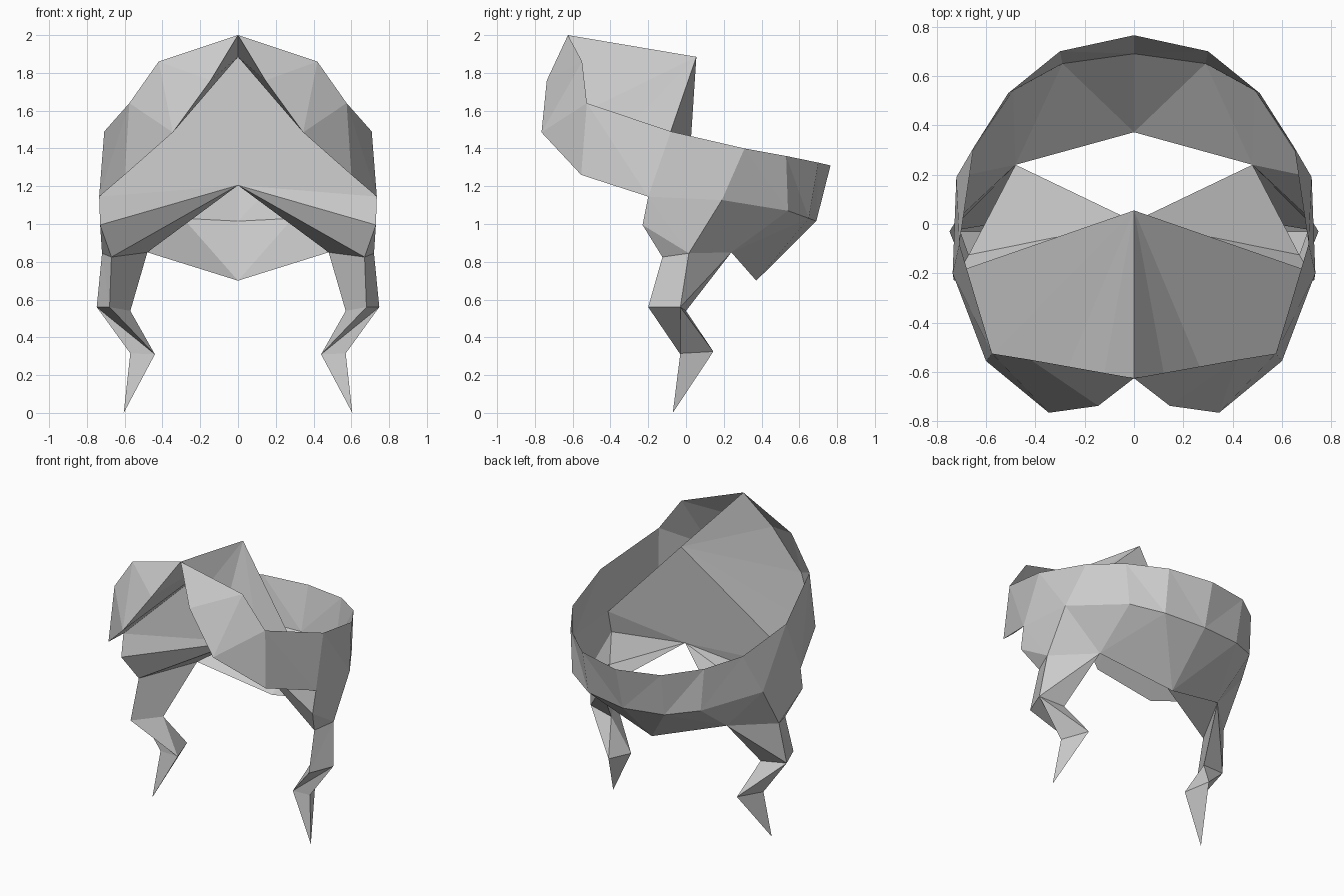
import bpy, bmesh

if "Cube" in bpy.data.objects:
    bpy.data.objects.remove(bpy.data.objects["Cube"])


def strip(*p):
    """Zigzag triangle strip."""
    return [p[i:i + 3] for i in range(len(p) - 2)]


def fan(centre, *p):
    """Triangles from one centre to a chain of points."""
    return [(centre, a, b) for a, b in zip(p, p[1:])]


def tube(a, b):
    """Triangulated loft between two three-sided sections."""
    out = []
    for i in range(3):
        j = (i + 1) % 3
        out += [(a[i], a[j], b[i]), (a[j], b[j], b[i])]
    return out


def build(name, faces, whole=()):
    """Flat-shaded object from half faces (mirrored in x) and whole faces."""
    mirrored = [[(-x, y, z) for x, y, z in reversed(f)] for f in faces]
    bm = bmesh.new()
    for f in list(faces) + mirrored + list(whole):
        bm.faces.new([bm.verts.new(v) for v in f])
    bmesh.ops.remove_doubles(bm, verts=bm.verts, dist=0.001)
    bmesh.ops.recalc_face_normals(bm, faces=bm.faces)
    mesh = bpy.data.meshes.new(name)
    bm.to_mesh(mesh)
    bm.free()
    obj = bpy.data.objects.new(name, mesh)
    bpy.context.collection.objects.link(obj)


# Fringe: upper rim and lower hairline, centre to side
peak = (0, -.625, 2)
rim1, rim2, rim3 = (.42, -.55, 1.86), (.575, -.525, 1.64), (.708, -.08, 1.49)
hair1, hair2 = (.145, -.737, 1.76), (.345, -.765, 1.485)
hair3, temple = (.6, -.555, 1.26), (.735, -.2, 1.145)

# Back band: upper and lower edge, side to centre
top3, top2, top1, top0 = (.65, .31, 1.4), (.51, .53, 1.36), (.3, .70, 1.325), (0, .765, 1.31)
low3, low2, low1, low0 = (.72, .19, 1.127), (.49, .54, 1.07), (.29, .65, 1.03), (0, .69, 1.015)

# Inner shell and cheek points
crown, brow = (0, .055, 1.885), (0, .01, 1.205)
cheek, jaw_front = (.73, -.23, .995), (.67, -.125, .825)
jaw_side, jaw_back, nape = (.72, .015, .845), (.48, .24, .85), (0, .372, .70)

build("fringe_and_band",
      strip(peak, hair1, rim1, hair2, rim2)
      + fan(rim2, hair2, hair3, temple, rim3)
      + strip(temple, rim3, low3, top3, low2, top2, low1, top1, low0, top0))

# Inner shell below the rim, with one wide wall across the middle
build("inner_shell",
      fan(crown, peak, hair1, hair2, hair3, temple)
      + fan(brow, temple, cheek, jaw_front, jaw_back),
      [(crown, temple, brow, (-temple[0],) + temple[1:])])

# Cheeks and underside of the back
build("cheeks_and_nape",
      fan(jaw_side, jaw_front, cheek, temple, low3, jaw_back)
      + fan(jaw_back, low3, low2, low1, nape)
      + [(low1, low0, nape)])

# Hanging side locks: three-sided sections ending in a tip
jaw = (jaw_front, jaw_side, jaw_back)
elbow = ((.68, -.2, .56), (.748, -.03, .56), (.57, 0, .54))
wrist = ((.44, -.03, .31), (.57, -.03, .315), (.49, .145, .325))
tip = (.605, -.07, 0)
build("side_locks",
      tube(jaw, elbow)
      + [(elbow[0], elbow[1], wrist[0]), (elbow[1], wrist[1], wrist[0]),
         (elbow[1], elbow[2], wrist[2]), (elbow[1], wrist[2], wrist[1]),
         (elbow[2], elbow[0], wrist[0]), (elbow[2], wrist[0], wrist[2])]
      + fan(tip, *wrist, wrist[0]))
